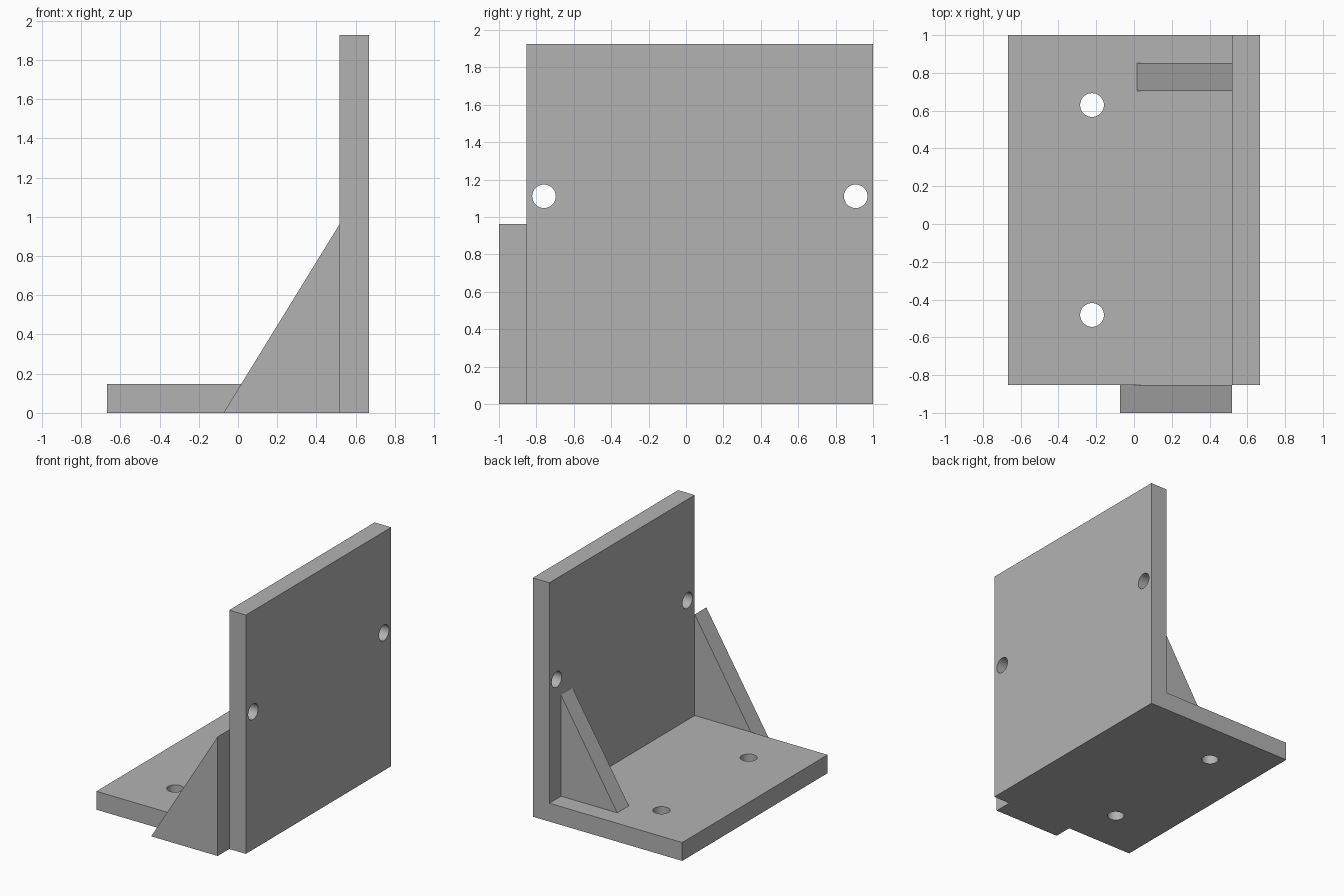
import bpy
import bmesh
from mathutils import Matrix, Vector

U = 1 / 27          # design unit: the bracket is 54 units deep
HOLE_R = 1.7

cube = bpy.data.objects.get("Cube")
if cube:
    bpy.data.objects.remove(cube, do_unlink=True)

grey = bpy.data.materials.new("plain grey")
grey.use_nodes = True
colour = (0.45, 0.45, 0.45, 1)
grey.diffuse_color = colour
grey.node_tree.nodes["Principled BSDF"].inputs["Base Color"].default_value = colour


def add_object(name, bm):
    bmesh.ops.recalc_face_normals(bm, faces=bm.faces)
    bmesh.ops.scale(bm, vec=(U, U, U), verts=bm.verts)
    mesh = bpy.data.meshes.new(name)
    bm.to_mesh(mesh)
    bm.free()
    mesh.materials.append(grey)
    obj = bpy.data.objects.new(name, mesh)
    bpy.context.collection.objects.link(obj)
    return obj


def extruded(name, profile, y0, y1):
    """Extrude an x-z profile from y0 to y1."""
    bm = bmesh.new()
    face = bm.faces.new([bm.verts.new((x, y0, z)) for x, z in profile])
    side = bmesh.ops.extrude_face_region(bm, geom=[face])["geom"]
    verts = [g for g in side if isinstance(g, bmesh.types.BMVert)]
    bmesh.ops.translate(bm, vec=(0, y1 - y0, 0), verts=verts)
    return add_object(name, bm)


def drill(target, name, centre, axis):
    """Cut a round hole through the target along the axis."""
    bm = bmesh.new()
    turn = Vector((0, 0, 1)).rotation_difference(Vector(axis)).to_matrix().to_4x4()
    bmesh.ops.create_cone(bm, cap_ends=True, segments=48, radius1=HOLE_R,
                          radius2=HOLE_R, depth=12,
                          matrix=Matrix.Translation(centre) @ turn)
    for f in bm.faces:
        f.smooth = len(f.verts) == 4
    cutter = add_object(name, bm)
    cutter.hide_render = True
    cutter.hide_viewport = True
    cutter.display_type = 'WIRE'
    mod = target.modifiers.new(name, 'BOOLEAN')
    mod.operation = 'DIFFERENCE'
    mod.solver = 'EXACT'
    mod.object = cutter


def bake(obj):
    """Apply the cuts, remove the cutters and keep hole rims sharp."""
    cutters = [m.object for m in obj.modifiers]
    bpy.context.view_layer.update()
    graph = bpy.context.evaluated_depsgraph_get()
    mesh = bpy.data.meshes.new_from_object(obj.evaluated_get(graph))
    obj.modifiers.clear()
    obj.data = mesh
    for c in cutters:
        bpy.data.objects.remove(c, do_unlink=True)
    bpy.ops.object.select_all(action='DESELECT')
    obj.select_set(True)
    bpy.context.view_layer.objects.active = obj
    bpy.ops.object.shade_smooth_by_angle()


# L-shaped body: base plate and upright wall in one profile
bracket = extruded("angle_bracket",
                   [(-18, 0), (18, 0), (18, 52), (14, 52), (14, 4), (-18, 4)],
                   -23, 27)

# Screw holes in the base and the wall
for i, y in enumerate((-13, 17)):
    drill(bracket, f"base_hole_{i}", (-6, y, 2), (0, 0, 1))
for i, y in enumerate((-20.5, 24.5)):
    drill(bracket, f"wall_hole_{i}", (16, y, 30), (1, 0, 0))
bake(bracket)

# Outer gusset beside the front edge, down to the ground
extruded("front_gusset", [(-2, 0), (14, 0), (14, 26)], -27, -23)

# Inner gusset on the same slope, standing on the base plate
foot = -2 + 16 * 4 / 26
extruded("back_gusset", [(foot, 4), (14, 4), (14, 26)], 19, 23)
